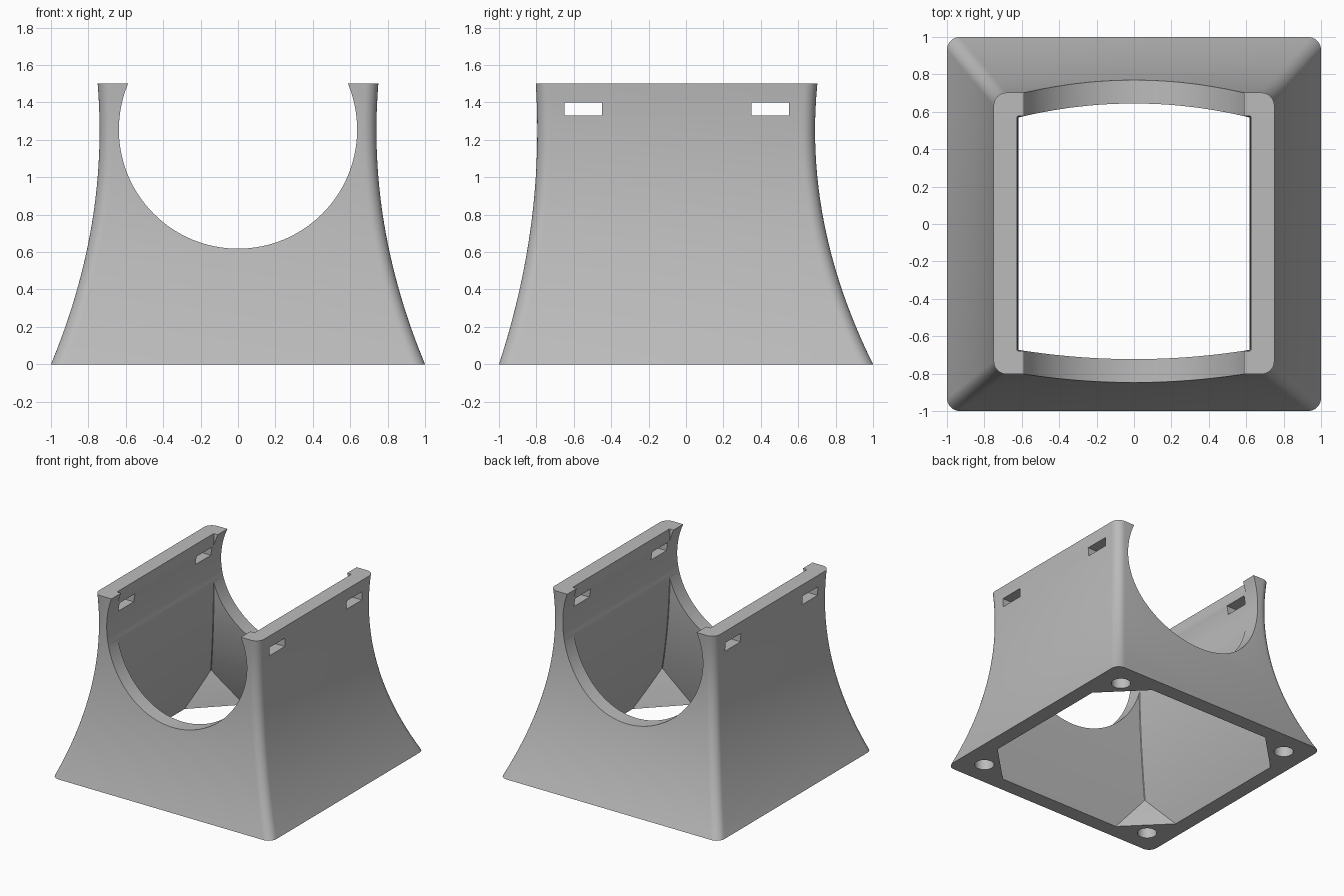
import bpy, bmesh, math
from mathutils import Matrix

if "Cube" in bpy.data.objects:
    bpy.data.objects.remove(bpy.data.objects["Cube"])

HEIGHT, WALL = 1.5, 0.125
grey = bpy.data.materials.new("plain grey")
grey.use_nodes = True
colour = (0.5, 0.5, 0.5, 1)
grey.diffuse_color = colour
grey.node_tree.nodes["Principled BSDF"].inputs["Base Color"].default_value = colour


def flare(z):
    """Half width, front and back extents of the concave body at a height."""
    t = ((1.25 - z) / 1.25) ** 2
    return 0.74 + 0.26 * t, -0.795 - 0.205 * t, 0.69 + 0.31 * t


def rounded_ring(z, radius=0.07, steps=8):
    w, front, back = flare(z)
    ring = []
    for i, (sx, y) in enumerate(((1, back), (-1, back), (-1, front), (1, front))):
        sy = 1 if y == back else -1
        for k in range(steps + 1):
            a = math.pi / 2 * (i + k / steps)
            ring.append((sx * (w - radius) + radius * math.cos(a),
                         y - sy * radius + radius * math.sin(a), z))
    return ring


def chamfered_ring(z):
    # The corner pads fade out a little above the base
    w, front, back = flare(z)
    w, front, back = w - WALL, front + WALL, back - WALL
    c = max(0.004, 0.32 * (1 - max(z, 0) / 0.27))
    return [(w, back - c, z), (w - c, back, z), (c - w, back, z), (-w, back - c, z),
            (-w, front + c, z), (c - w, front, z), (w - c, front, z), (w, front + c, z)]


def make_object(name, bm):
    bmesh.ops.recalc_face_normals(bm, faces=bm.faces)
    mesh = bpy.data.meshes.new(name)
    bm.to_mesh(mesh)
    bm.free()
    mesh.materials.append(grey)
    obj = bpy.data.objects.new(name, mesh)
    bpy.context.collection.objects.link(obj)
    return obj


def loft(name, rings):
    bm = bmesh.new()
    loops = [[bm.verts.new(p) for p in ring] for ring in rings]
    n = len(loops[0])
    for low, high in zip(loops, loops[1:]):
        for i in range(n):
            j = (i + 1) % n
            bm.faces.new((low[i], low[j], high[j], high[i]))
    bm.faces.new(loops[0][::-1])
    bm.faces.new(loops[-1])
    return make_object(name, bm)


def cylinder(name, radius, depth, matrix, segments):
    bm = bmesh.new()
    bmesh.ops.create_cone(bm, cap_ends=True, segments=segments, radius1=radius,
                          radius2=radius, depth=depth, matrix=matrix)
    return make_object(name, bm)


# Flared body
levels = [HEIGHT * i / 24 for i in range(25)]
body = loft("flared_shroud", [rounded_ring(z) for z in levels])

# Hollow interior, round saddle, tie slots and screw holes
cutters = [loft("interior_cutter",
                [chamfered_ring(z) for z in [-0.05, 0, 0.09, 0.18, 0.27] + levels[6:] + [1.6]])]
cutters.append(cylinder("saddle_cutter", 0.637, 3,
                        Matrix.Translation((0, 0, 1.255)) @ Matrix.Rotation(math.pi / 2, 4, 'X'), 128))
for y in (-0.55, 0.45):
    bm = bmesh.new()
    bmesh.ops.create_cube(bm, size=1, matrix=Matrix.Translation((0, y, 1.365))
                          @ Matrix.Diagonal((3, 0.2, 0.07, 1)))
    cutters.append(make_object("slot_cutter", bm))
for x in (-0.8, 0.8):
    for y in (-0.8, 0.8):
        cutters.append(cylinder("screw_hole_cutter", 0.073, 0.24,
                                Matrix.Translation((x, y, 0)), 32))

bpy.context.view_layer.objects.active = body
body.select_set(True)
for cutter in cutters:
    mod = body.modifiers.new("cut", 'BOOLEAN')
    mod.operation = 'DIFFERENCE'
    mod.solver = 'EXACT'
    mod.object = cutter
    bpy.ops.object.modifier_apply(modifier=mod.name)
    bpy.data.objects.remove(cutter)

bpy.ops.object.select_all(action='DESELECT')
body.select_set(True)
bpy.ops.object.shade_smooth_by_angle(angle=math.radians(30))
